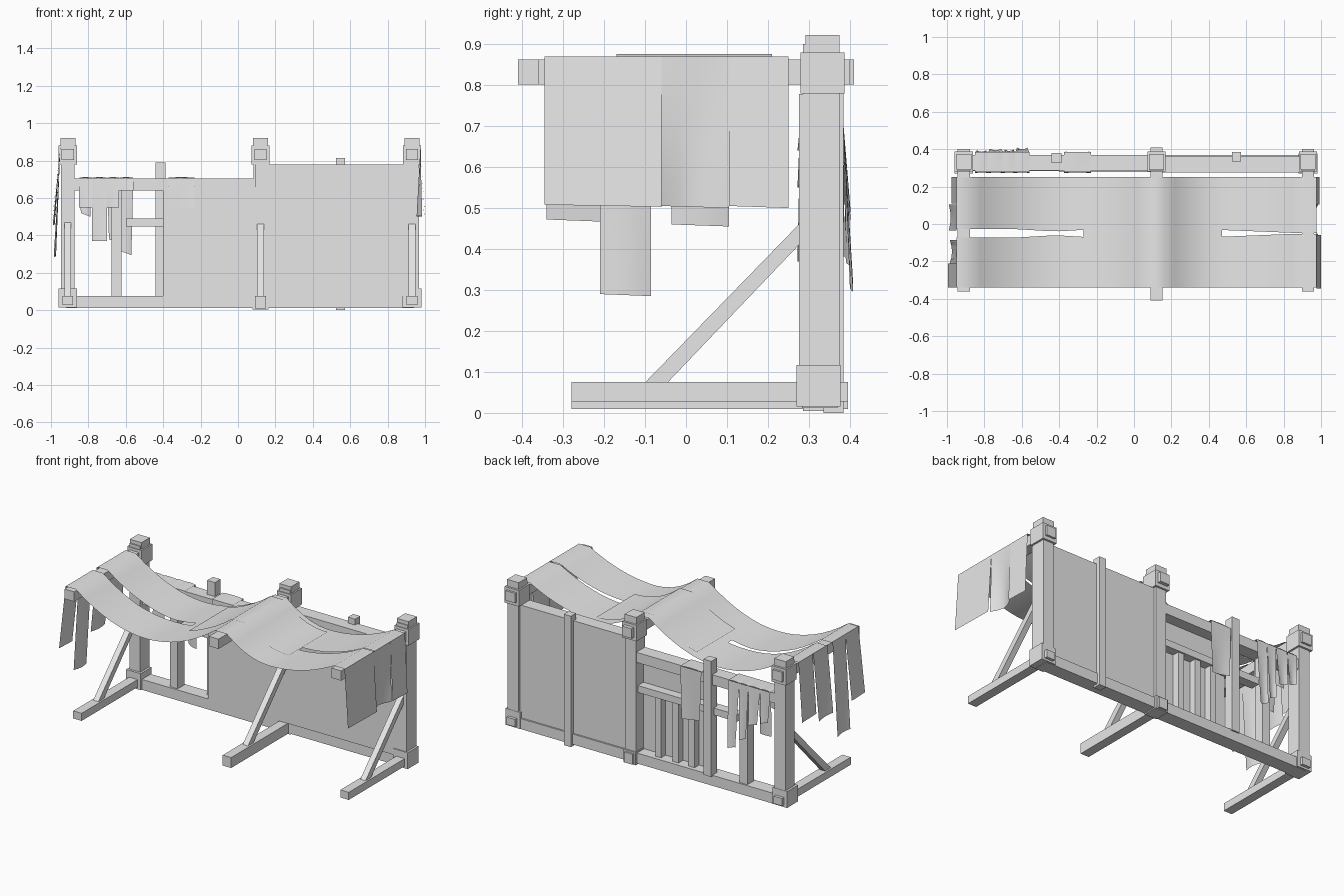
import bpy, bmesh, math
from mathutils import Vector

cube = bpy.data.objects.get("Cube")
if cube:
    bpy.data.objects.remove(cube, do_unlink=True)

GREY = (0.8, 0.8, 0.8, 1.0)
mat = bpy.data.materials.new("plain grey")
mat.use_nodes = True
mat.diffuse_color = GREY
mat.node_tree.nodes["Principled BSDF"].inputs["Base Color"].default_value = GREY


def finish(name, bm, smooth=False):
    bmesh.ops.remove_doubles(bm, verts=bm.verts, dist=0.0005)
    mesh = bpy.data.meshes.new(name)
    for f in bm.faces:
        f.smooth = smooth
    bm.to_mesh(mesh)
    bm.free()
    mesh.materials.append(mat)
    ob = bpy.data.objects.new(name, mesh)
    bpy.context.collection.objects.link(ob)
    return ob


def box(name, x, y, z):
    """Box from its (min, max) range on each axis."""
    bm = bmesh.new()
    bmesh.ops.create_cube(bm, size=1)
    for v in bm.verts:
        v.co = [r[0] + (c + 0.5) * (r[1] - r[0]) for c, r in zip(v.co, (x, y, z))]
    return finish(name, bm)


def loft(bm, a, b):
    """Thin sheet between two matching edges."""
    va = [bm.verts.new(p) for p in a]
    vb = [bm.verts.new(p) for p in b]
    for i in range(len(a) - 1):
        bm.faces.new((va[i], va[i + 1], vb[i + 1], vb[i]))


def around(c, half):
    return (c - half, c + half)


# Trestles: post, collars, cap, roof arm, foot and diagonal brace
for side, x, reach in (("right", -0.91, 0.36), ("middle", 0.12, 0.41), ("left", 0.93, 0.36)):
    mid = side == "middle"
    box(side + "_post", around(x, 0.037), (0.285, 0.375), (0.02, 0.90))
    box(side + "_top_collar", around(x, 0.049), (0.28, 0.387), (0.78, 0.88))
    box(side + "_cap", around(x, 0.04), (0.292, 0.375), (0.88, 0.922))
    box(side + "_arm", around(x, 0.033), (-reach, 0.41 if mid else 0.40), (0.802, 0.863))
    box(side + "_foot", around(x, 0.029), (-0.28, 0.395), (0.01 if mid else 0.028, 0.075))
    if mid:
        box("middle_base_collar", around(x, 0.042), (0.285, 0.383), (0.005, 0.085))
    else:
        box(side + "_base_collar", around(x, 0.05), (0.27, 0.377), (0.015, 0.117))
    bm = bmesh.new()
    profile = [(-0.10, 0.074), (-0.045, 0.074), (0.29, 0.425), (0.29, 0.475)]
    face = bm.faces.new([bm.verts.new((x - 0.018, y, z)) for y, z in profile])
    ext = bmesh.ops.extrude_face_region(bm, geom=[face])
    bmesh.ops.translate(bm, vec=(0.036, 0, 0),
                        verts=[g for g in ext["geom"] if isinstance(g, bmesh.types.BMVert)])
    bmesh.ops.recalc_face_normals(bm, faces=bm.faces)
    finish(side + "_brace", bm)

# Back wall framing and boards
box("sill_beam", (-0.92, 0.94), (0.283, 0.37), (0.012, 0.077))
box("tall_panel", (0.09, 0.967), (0.276, 0.36), (0.075, 0.778))
box("tall_panel_stud", (0.523, 0.572), (0.335, 0.385), (0.0, 0.815))
box("low_panel", (-0.40, 0.10), (0.278, 0.30), (0.075, 0.66))
box("window_rail", (-0.88, 0.09), (0.285, 0.37), (0.64, 0.703))
box("middle_rail", (-0.60, 0.09), (0.295, 0.355), (0.447, 0.49))
box("tall_stud", (-0.44, -0.387), (0.325, 0.38), (0.07, 0.79))
box("short_stud", (-0.675, -0.622), (0.295, 0.36), (0.07, 0.65))
for n, x in enumerate((-0.28, -0.17, -0.05)):
    box("panel_batten_%d" % n, around(x, 0.02), (0.295, 0.345), (0.07, 0.45))


# Canopy sagging between the three arms
def sag(x):
    if -0.88 < x < 0.08:
        return 0.87 - 0.178 * (1 - ((x + 0.40) / 0.48) ** 2)
    if 0.16 < x < 0.90:
        u = (x - 0.45) / (0.29 if x < 0.45 else 0.45)
        return 0.87 - 0.12 * (1 - u * u)
    return 0.87


def slit(x):
    """Half width of the tear along the middle of the cloth."""
    if x <= -0.27:
        return 0.023 if x < -0.6 else 0.01 + 0.01 * abs(x + 0.42) / 0.17
    if x >= 0.47:
        return max(0.003, 0.018 - 0.04 * (x - 0.47))
    return 0.0


stops = [-0.95, -0.88, -0.271, -0.269, 0.08, 0.12, 0.16, 0.469, 0.471, 0.90, 0.975]
xs = sorted(stops + [-0.88 + 0.06 * i for i in range(1, 16)] + [0.16 + 0.057 * i for i in range(1, 13)])
bm = bmesh.new()
loft(bm, [(x, -0.34, sag(x)) for x in xs], [(x, -0.05 - slit(x), sag(x)) for x in xs])
loft(bm, [(x, -0.05 + slit(x), sag(x)) for x in xs], [(x, 0.25, sag(x)) for x in xs])
finish("canopy", bm, True)

px = [x for x in xs if -0.25 < x < 0.48]
bm = bmesh.new()
loft(bm, [(x, -0.17, sag(x) + 0.006) for x in px], [(x, 0.21, sag(x) + 0.006) for x in px])
finish("canopy_patch", bm, True)


def flap(name, top, bottom, bulge):
    """Hanging strip; top and bottom are pairs of corner points."""
    (a, b), (c, d) = [[Vector(p) for p in e] for e in (top, bottom)]
    bulge = Vector(bulge)
    bm = bmesh.new()
    rows = []
    for i in range(7):
        t = i / 6
        off = [bulge * math.sin(math.pi * j / 4) * t for j in range(5)]
        rows.append([a.lerp(c, t).lerp(b.lerp(d, t), j / 4) + off[j] for j in range(5)])
    for r, s in zip(rows, rows[1:]):
        loft(bm, r, s)
    finish(name, bm, True)


# Torn ends of the canopy: (y start, y end, bottom z, bottom x, bulge)
right_flaps = [(-0.34, -0.21, 0.467, -0.995, 0.0), (-0.21, -0.085, 0.285, -0.985, 0.012),
               (-0.035, 0.105, 0.455, -0.99, 0.01), (0.11, 0.25, 0.50, -0.975, 0.0)]
left_flaps = [(-0.345, -0.06, 0.503, 0.999, 0.0), (-0.06, 0.105, 0.50, 0.985, -0.03),
              (0.105, 0.25, 0.50, 0.992, 0.0)]
for side, x, flaps in (("right", -0.95, right_flaps), ("left", 0.975, left_flaps)):
    for n, (y0, y1, z, xb, out) in enumerate(flaps):
        flap("%s_flap_%d" % (side, n), ((x, y0, 0.87), (x, y1, 0.87)),
             ((xb, y0, z + 0.005), (xb, y1, z)), (out, 0, 0))

# Rags draped over the window rail: (x start, x end, front z, back z, flare)
rags = [(-0.85, -0.78, 0.55, 0.50, 0.012), (-0.78, -0.70, 0.37, 0.47, 0.02),
        (-0.70, -0.635, 0.55, 0.36, 0.016), (-0.635, -0.56, 0.64, 0.295, 0.026),
        (-0.375, -0.23, 0.55, 0.38, 0.005)]
for n, (x0, x1, zf, zb, out) in enumerate(rags):
    flap("rag_front_%d" % n, ((x0, 0.279, 0.708), (x1, 0.279, 0.708)),
         ((x0, 0.272, zf), (x1, 0.272, zf)), (0, 0.004, 0))
    flap("rag_top_%d" % n, ((x0, 0.279, 0.708), (x1, 0.279, 0.708)),
         ((x0, 0.384, 0.708), (x1, 0.384, 0.708)), (0, 0, 0.004))
    flap("rag_back_%d" % n, ((x0, 0.384, 0.708), (x1, 0.384, 0.708)),
         ((x0 + 0.01, 0.382 + out, zb + 0.02), (x1 - 0.01, 0.382 + out, zb)), (0, -0.008, 0))
